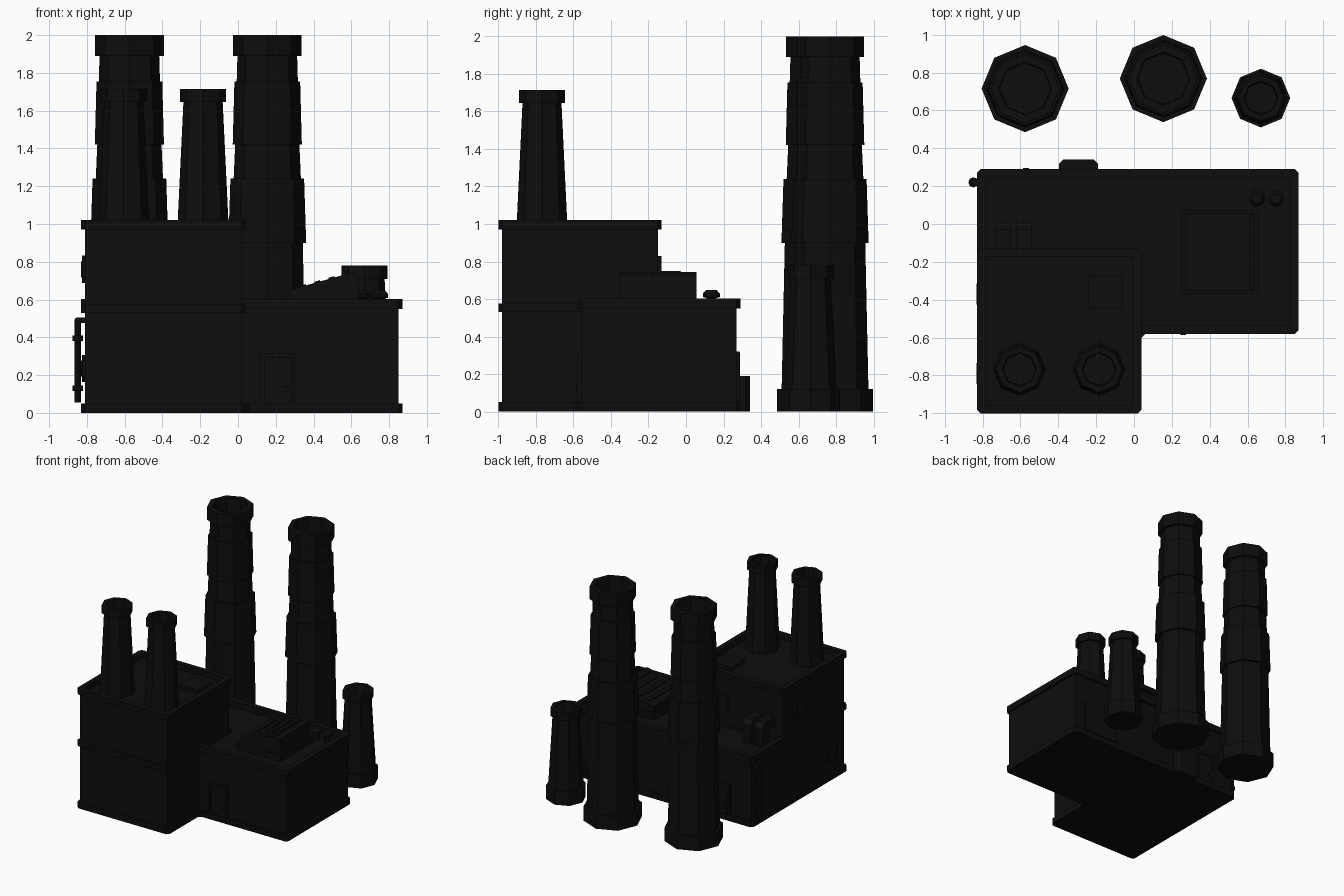
import bpy, bmesh, math
from mathutils import Vector

if "Cube" in bpy.data.objects:
    bpy.data.objects.remove(bpy.data.objects["Cube"])

mat = bpy.data.materials.new("soot_black")
mat.diffuse_color = (0.004, 0.004, 0.004, 1)
mat.use_nodes = True
mat.node_tree.nodes["Principled BSDF"].inputs["Base Color"].default_value = mat.diffuse_color


def finish(name, bm):
    bmesh.ops.recalc_face_normals(bm, faces=bm.faces)
    me = bpy.data.meshes.new(name)
    bm.to_mesh(me)
    bm.free()
    me.materials.append(mat)
    ob = bpy.data.objects.new(name, me)
    bpy.context.collection.objects.link(ob)
    return ob


def rect(x0, x1, y0, y1):
    return [(x0, y0), (x1, y0), (x1, y1), (x0, y1)]


def chamfer(pts, c):
    out = []
    for i, p in enumerate(pts):
        p = Vector(p)
        for q in (pts[i - 1], pts[(i + 1) % len(pts)]):
            out.append(p + (Vector(q) - p).normalized() * c)
    return out


def inset(pts, d):
    # mitred inward offset of a counter-clockwise outline
    out = []
    for i, p in enumerate(pts):
        a = (Vector(p) - Vector(pts[i - 1])).normalized()
        b = (Vector(pts[(i + 1) % len(pts)]) - Vector(p)).normalized()
        n1, n2 = Vector((-a.y, a.x)), Vector((-b.y, b.x))
        out.append(Vector(p) + (n1 + n2) * d / (1 + n1.dot(n2)))
    return out


def bridge(bm, a, b):
    for i in range(len(a)):
        j = (i + 1) % len(a)
        bm.faces.new((a[i], a[j], b[j], b[i]))


def prism(name, pts, lo, hi, axis="z"):
    # outline extruded along z, y (outline in xz) or x (outline in yz)
    place = {"z": lambda u, v, w: (u, v, w), "y": lambda u, v, w: (u, w, v),
             "x": lambda u, v, w: (w, u, v)}[axis]
    bm = bmesh.new()
    a, b = [[bm.verts.new(place(p[0], p[1], w)) for p in pts] for w in (lo, hi)]
    bm.faces.new(a)
    bm.faces.new(b)
    bridge(bm, a, b)
    return finish(name, bm)


def box(name, x0, x1, y0, y1, z0, z1):
    return prism(name, rect(x0, x1, y0, y1), z0, z1)


def parapet(name, pts, z0, z1, t):
    bm = bmesh.new()
    rings = [[bm.verts.new((p[0], p[1], z)) for p in loop]
             for loop, z in ((pts, z0), (pts, z1), (inset(pts, t), z1), (inset(pts, t), z0))]
    for i in range(4):
        bridge(bm, rings[i], rings[(i + 1) % 4])
    return finish(name, bm)


def lathe(name, x, y, profile, n=8):
    bm = bmesh.new()
    rings = [[bm.verts.new((x + r * math.cos(2 * math.pi * k / n),
                            y + r * math.sin(2 * math.pi * k / n), z)) for k in range(n)]
             for r, z in profile]
    for a, b in zip(rings, rings[1:]):
        bridge(bm, a, b)
    bm.faces.new(rings[0])
    bm.faces.new(rings[-1])
    return finish(name, bm)


# Building bodies
box("tall_block", -.81, .02, -.98, -.15, 0, .97)
box("low_block", -.81, .85, -.56, .27, 0, .55)

# Trim bands and parapets
ell = [(-.83, -1), (.04, -1), (.04, -.58), (.87, -.58), (.87, .29), (-.83, .29)]
prism("base_band", chamfer(ell, .02), 0, .05)
tall = chamfer(rect(-.83, .04, -1, -.13), .02)
prism("middle_band", tall, .53, .575)
parapet("tall_parapet", tall, .972, 1.02, .045)
low = [(-.83, -.2), (-.03, -.2), (-.03, -.58), (.87, -.58), (.87, .29), (-.83, .29)]
parapet("low_parapet", chamfer(low, .02), .55, .603, .045)

# Tall stepped chimneys, hollow at the top
stack = [(.23, 0), (.23, .12), (.205, .12), (.188, .9), (.206, .9), (.195, 1.24),
         (.178, 1.24), (.17, 1.42), (.183, 1.42), (.174, 1.755), (.162, 1.755),
         (.158, 1.89), (.182, 1.89), (.182, 2), (.14, 2), (.135, 1.88)]
for side, x, y in (("left", -.575, .715), ("right", .155, .768)):
    lathe(side + "_tall_chimney", x, y, stack)

# Short ground chimney
lathe("short_chimney", .67, .665, [(.155, 0), (.155, .12), (.14, .12), (.106, .71),
                                   (.122, .71), (.122, .78), (.09, .78), (.085, .7)])

# Roof chimneys
for side, x in (("left", -.605), ("right", -.185)):
    lathe(side + "_roof_chimney", x, -.768, [(.138, .96), (.134, 1.02), (.104, 1.645), (.122, 1.645),
                                             (.122, 1.715), (.09, 1.715), (.085, 1.64)])

# Sloped skylight with louvre bars
box("skylight_curb", .25, .66, -.37, .075, .54, .6)
prism("skylight", [(.27, .55), (.64, .55), (.64, .73), (.61, .745), (.27, .65)], -.35, .055, "y")
for i in range(4):
    x = .33 + i * .075
    z = .65 + (x - .27) * .28
    prism(f"skylight_bar_{i}", [(x, z - .01), (x + .03, z - .002), (x + .03, z + .015), (x, z + .007)],
          -.31, .015, "y")

# Round roof vents
for i, x in enumerate((.65, .75)):
    lathe(f"roof_vent_{i}", x, .135, [(.025, .54), (.025, .605), (.045, .61), (.045, .63), (.028, .648)])

# Elbow ducts on the low roof and hatch on the tall roof
elbow = [(-.16, .75), (-.03, .75), (.01, .71), (.01, .54), (-.07, .54), (-.07, .67), (-.16, .67)]
for i, x in enumerate((-.73, -.62)):
    prism(f"roof_duct_{i}", elbow, x, x + .08, "x")
box("roof_hatch", -.24, -.06, -.45, -.27, .96, 1.0)

# Wall fan housings with raised hubs
for i, (y, z) in enumerate(((-.37, .76), (-.79, .235))):
    sq = chamfer(rect(y - .085, y + .085, z - .072, z + .072), .03)
    prism(f"side_fan_{i}", sq, -.825, -.8, "x")
    prism(f"side_fan_hub_{i}", inset(sq, .03), -.832, -.82, "x")
prism("back_fan", chamfer(rect(-.3, -.13, .69, .83), .03), -.16, -.13, "y")

# Doors with frames and handles, front and back
for name, x0, x1, y, s, hx in (("front", .12, .3, -.56, -1, .26), ("back", -.61, -.43, .27, 1, -.57)):
    a, b = y - s * .01, y + s * .018
    box(name + "_door", x0 + .02, x1 - .02, a, y + s * .008, .05, .29)
    box(name + "_door_left_jamb", x0, x0 + .02, a, b, 0, .31)
    box(name + "_door_right_jamb", x1 - .02, x1, a, b, 0, .31)
    box(name + "_door_lintel", x0, x1, a, b, .29, .315)
    box(name + "_door_handle", hx - .015, hx + .015, a, y + s * .025, .11, .14)

# Service hatch and utility box on the back wall
parapet_pts = rect(.42, .75, .06, .32)
prism("back_shutter", parapet_pts, .26, .285, "y")
prism("utility_box", chamfer(rect(-.395, -.19, .2, .34), .022), 0, .19)

# Drain pipe with flanges and wall elbow
lathe("drain_pipe", -.848, .22, [(.018, .055), (.018, .49), (.012, .503)])
for i, z in enumerate((.13, .395)):
    lathe(f"pipe_flange_{i}", -.848, .22, [(.027, z - .015), (.027, z + .015)])
box("pipe_elbow", -.855, -.8, .203, .237, .475, .505)
